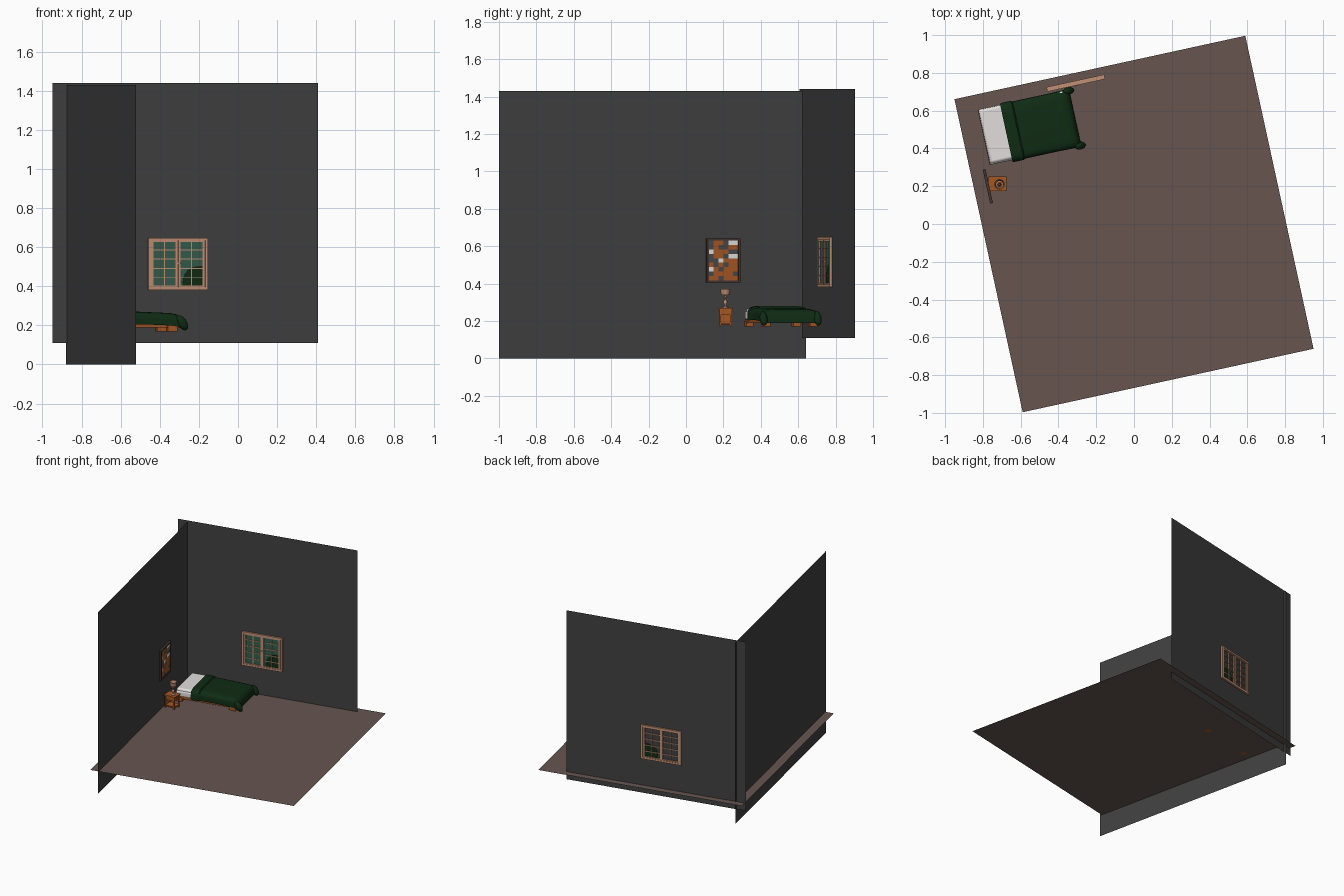
import bpy, bmesh, math
from mathutils import Matrix

if "Cube" in bpy.data.objects:
    bpy.data.objects.remove(bpy.data.objects["Cube"])

ANG = math.radians(12.3)      # the whole room is turned on its z axis
FLOOR = 0.17

def mat(name, c):
    m = bpy.data.materials.new(name)
    m.diffuse_color = (*c, 1)
    m.use_nodes = True
    m.node_tree.nodes["Principled BSDF"].inputs["Base Color"].default_value = m.diffuse_color
    return m

WALL = mat("wall grey", (.052, .052, .052))
FLOORM = mat("floor brown", (.135, .09, .08))
GREEN = mat("blanket green", (.005, .025, .007))
WHITE = mat("linen white", (.76, .73, .73))
WOOD = mat("orange wood", (.38, .095, .017))
TAN = mat("tan wood", (.54, .28, .18))
GLASS = mat("glass green", (.036, .105, .07))
DARK = mat("dark frame brown", (.06, .035, .03))
SLATE = mat("slate", (.06, .065, .07))

def finish(name, bm, mats, rot=ANG, smooth=False):
    bmesh.ops.recalc_face_normals(bm, faces=bm.faces)
    me = bpy.data.meshes.new(name)
    bm.to_mesh(me)
    bm.free()
    for m in mats:
        me.materials.append(m)
    ob = bpy.data.objects.new(name, me)
    bpy.context.collection.objects.link(ob)
    ob.rotation_euler.z = rot
    if smooth:
        me.shade_smooth()
        me.set_sharp_from_angle(angle=math.radians(40))
    return ob

def add_box(bm, x0, x1, y0, y1, z0, z1, mi=0):
    M = Matrix.Translation(((x0+x1)/2, (y0+y1)/2, (z0+z1)/2)) @ Matrix.Diagonal((x1-x0, y1-y0, z1-z0, 1))
    r = bmesh.ops.create_cube(bm, size=1, matrix=M)
    for f in {f for v in r["verts"] for f in v.link_faces}:
        f.material_index = mi

def boxes(name, m, items, rot=ANG, bevel=0):
    bm = bmesh.new()
    for b in items:
        add_box(bm, *b)
    ob = finish(name, bm, [m], rot, bevel > 0)
    if bevel:
        mod = ob.modifiers.new("soft edges", "BEVEL")
        mod.width, mod.segments = bevel, 3
    return ob

def plane(name, m, pts):
    bm = bmesh.new()
    bm.faces.new([bm.verts.new(p) for p in pts])
    return finish(name, bm, [m])

# Room: single-sided sheets
plane("floor", FLOORM, [(-.788, -.848, FLOOR), (.788, -.848, FLOOR), (.788, .848, FLOOR), (-.788, .848, FLOOR)])
plane("left_wall", WALL, [(-.722, -.866, 0), (-.722, .813, 0), (-.722, .813, 1.43), (-.722, -.866, 1.43)])
plane("back_wall", WALL, [(-.798, .795, .11), (.592, .795, .11), (.592, .795, 1.44), (-.798, .795, 1.44)])

# Window: outer frame, two sashes, muntins, glass
U0, U1, Z0, Z1 = -.299, .014, .382, .648
V0, V1, T = .782, .807, .014
boxes("window_frame", TAN, [
    (U0, U0+T, V0, V1, Z0, Z1), (U1-T, U1, V0, V1, Z0, Z1),
    (U0, U1, V0, V1, Z0, Z0+T), (U0, U1, V0, V1, Z1-T, Z1)])
MID = (U0+U1)/2
sash, bars = [], []
for a, b in ((U0+T+.002, MID-.001), (MID+.001, U1-T-.002)):
    s, za, zb = .012, Z0+T, Z1-T
    sash += [(a, a+s, .785, .804, za, zb), (b-s, b, .785, .804, za, zb),
             (a, b, .785, .804, za, za+.008), (a, b, .785, .804, zb-.008, zb)]
    c = (a+b)/2
    bars.append((c-.0025, c+.0025, .787, .802, za, zb))
    for k in range(1, 5):
        z = za+(zb-za)*k/5
        bars.append((a, b, .787, .802, z-.0025, z+.0025))
boxes("window_sashes", TAN, sash)
boxes("window_muntins", TAN, bars)
boxes("window_handle", TAN, [(MID-.012, MID+.012, .779, .786, .515, .521)])
plane("window_glass", GLASS, [(U0+T, .792, Z0+T), (U1-T, .792, Z0+T), (U1-T, .792, Z1-T), (U0+T, .792, Z1-T)])
# Dark hill behind the lower right panes
bm = bmesh.new()
cx, cz = U1-T, Z0+.008
prof = [(cx, cz)] + [(cx-.118*math.cos(t)**.7, cz+.115*math.sin(t)**.7)
                     for t in [max(0, math.pi/2*i/12 - 1e-6) for i in range(13)]]
f = bm.faces.new([bm.verts.new((x, .7905, z)) for x, z in prof])
r = bmesh.ops.extrude_face_region(bm, geom=[f])
bmesh.ops.translate(bm, vec=(0, .0075, 0), verts=[v for v in r["geom"] if isinstance(v, bmesh.types.BMVert)])
finish("window_hill", bm, [GREEN])

# Picture on the left wall: frame and a patchwork of flat tiles
P0, P1, Q0, Q1, W = .268, .452, .405, .642, .012
boxes("picture_frame", DARK, [
    (-.721, -.706, P0, P0+W, Q0, Q1), (-.721, -.706, P1-W, P1, Q0, Q1),
    (-.721, -.706, P0, P1, Q0, Q0+W), (-.721, -.706, P0, P1, Q1-W, Q1)])
rows = ["SOOSWW", "SOSSOO", "WOOOSS", "SOOSWW", "SSWOOO", "OSOSOO", "WOSOOO", "SOOOOS", "OOSOOO"]
keys = "OWS"
bm = bmesh.new()
dy, dz = (P1-P0-2*W)/6, (Q1-Q0-2*W)/len(rows)
for j, row in enumerate(rows):
    for i, ch in enumerate(row):
        y, z = P0+W+i*dy, Q1-W-j*dz
        add_box(bm, -.72, -.712, y, y+dy, z-dz, z, keys.index(ch))
finish("picture_canvas", bm, [WOOD, WHITE, SLATE])

# Bed: frame, feet, mattress, pillow
boxes("bed_frame", WOOD, [(-.68, -.205, .472, .762, .19, .215)])
boxes("bed_feet", WOOD, [(u, u+.05, v, v+.04, FLOOR, .2)
                         for u in (-.68, -.265) for v in (.468, .726)])
boxes("mattress", WHITE, [(-.678, -.215, .468, .768, .205, .252)], bevel=.012)
boxes("pillow", WHITE, [(-.676, -.545, .474, .766, .222, .267)], bevel=.014)

# Blanket: rounded cross-sections lofted from head to foot, with a folded band
stations = [(-.558, .255, .215, .150), (-.558, .278, .207, .157), (-.55, .281, .203, .160),
            (-.497, .280, .203, .160), (-.49, .273, .205, .155), (-.40, .270, .205, .155),
            (-.30, .266, .202, .155), (-.24, .263, .198, .156), (-.21, .257, .192, .157),
            (-.193, .243, .188, .157), (-.186, .220, .186, .155), (-.184, .190, .184, .152)]
N, VC = 20, .616
bm = bmesh.new()
loops = []
for u, zt, zb, h in stations:
    ring = []
    for i in range(N+1):
        t = math.pi*i/N
        c, s = math.cos(t), math.sin(t)
        ring.append(bm.verts.new((u, VC - math.copysign(abs(c)**.28, c)*h, zb+(zt-zb)*max(s, 0)**.4)))
    loops.append(ring)
for a, b in zip(loops, loops[1:]):
    for i in range(N):
        bm.faces.new((a[i], a[i+1], b[i+1], b[i]))
finish("blanket", bm, [GREEN], smooth=True)
# Gathered blanket corners hanging at the foot
for name, v in (("blanket_corner_near", .466), ("blanket_corner_far", .762)):
    bm = bmesh.new()
    M = (Matrix.Translation((-.19, v, .213)) @ Matrix.Rotation(math.radians(-32), 4, "Y")
         @ Matrix.Diagonal((.024, .021, .043, 1)))
    bmesh.ops.create_uvsphere(bm, u_segments=14, v_segments=8, radius=1, matrix=M)
    finish(name, bm, [GREEN], smooth=True)

# Nightstand: top, drawer box, legs and shelf
X0, X1, Y0, Y1 = -.765, -.680, .178, .246
L = .01
boxes("nightstand_top", WOOD, [(X0-.005, X1+.005, Y0-.004, Y1+.005, .262, .27)], 0)
boxes("nightstand_drawer", WOOD, [(X0+.003, X1-.002, Y0+.003, Y1-.003, .232, .263),
                                  (X1-.003, X1+.004, .207, .217, .245, .25)], 0)
boxes("nightstand_legs", WOOD, [(x, x+L, y, y+L, FLOOR, .263) for x in (X0, X1-L) for y in (Y0, Y1-L)], 0)
boxes("nightstand_shelf", WOOD, [(X0, X1, Y0+.002, Y1-.002, .182, .19),
                                 (X0, X0+.005, Y0, Y1, .182, .262)], 0)

# Lamp: turned base and open shade
def lathe(name, m, prof, n=16):
    bm = bmesh.new()
    rings = [[bm.verts.new((-.712+r*math.cos(2*math.pi*i/n), .21+r*math.sin(2*math.pi*i/n), z))
              for i in range(n)] for r, z in prof]
    for a, b in zip(rings, rings[1:]):
        for i in range(n):
            bm.faces.new((a[i], a[(i+1) % n], b[(i+1) % n], b[i]))
    return finish(name, bm, [m], 0, True)

lathe("lamp_base", TAN, [(.001, .27), (.016, .27), (.016, .275), (.006, .28), (.005, .287), (.011, .297),
                         (.011, .303), (.005, .312), (.004, .32), (.008, .326), (.004, .333), (.004, .35), (.001, .35)])
lathe("lamp_shade", TAN, [(.022, .338), (.028, .372), (.025, .372), (.019, .338), (.022, .338)])
